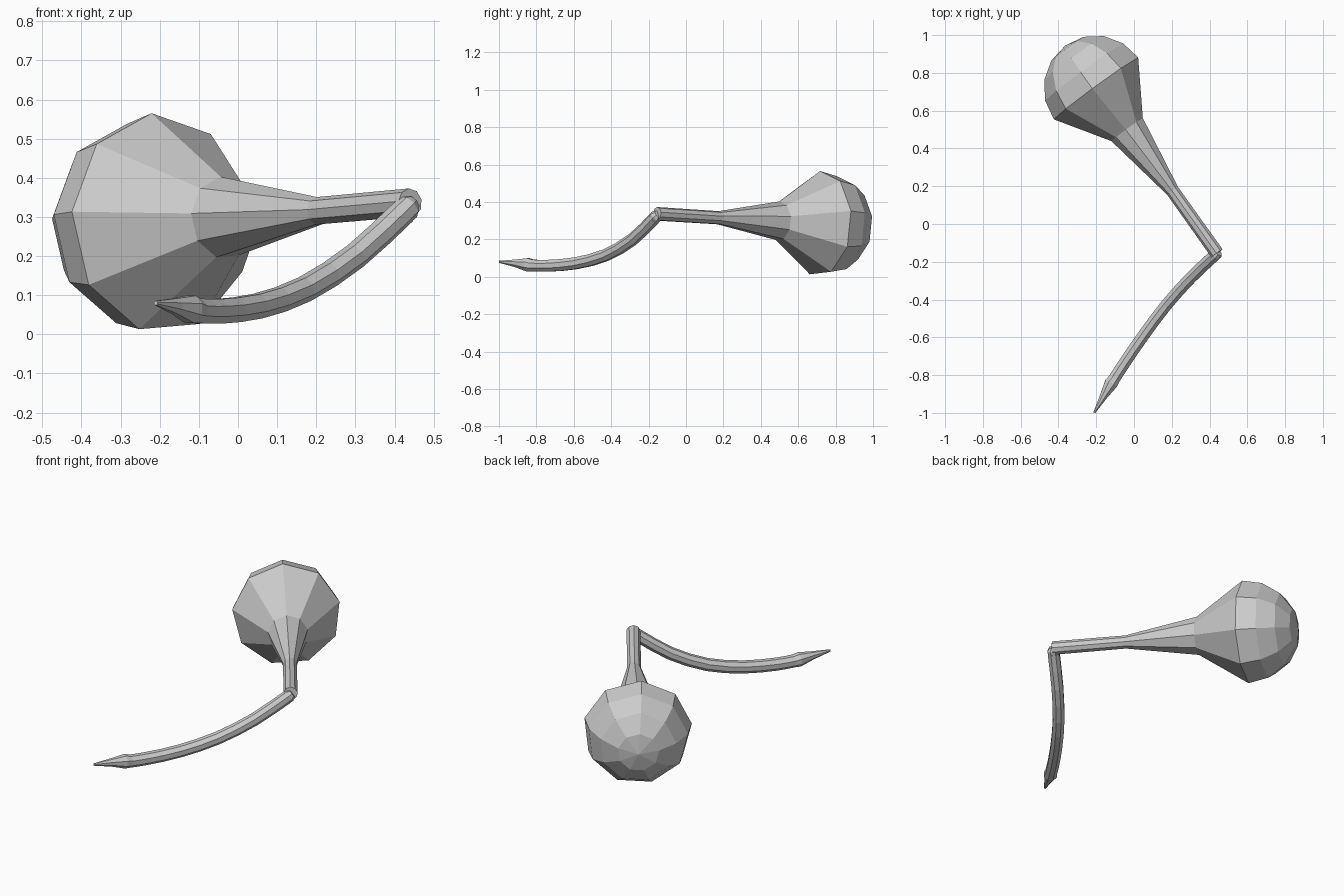
import bpy, bmesh, math
from mathutils import Vector

if "Cube" in bpy.data.objects:
    bpy.data.objects.remove(bpy.data.objects["Cube"])

UP = Vector((0, 0, 1))


def loft(name, path, radii, sides, phase=0.0, direction=None):
    """Low-poly tube along a path; rings face the path, ends are capped."""
    bm = bmesh.new()
    pts = [Vector(p) for p in path]
    rings = []
    for i, (c, r) in enumerate(zip(pts, radii)):
        d = direction or (pts[min(i + 1, len(pts) - 1)] - pts[max(i - 1, 0)])
        d = d.normalized()
        side = d.cross(UP).normalized()
        up = side.cross(d)
        ring = []
        for k in range(sides):
            a = phase + math.tau * k / sides
            ring.append(bm.verts.new(c + r * (math.cos(a) * up + math.sin(a) * side)))
        rings.append(ring)
    for a, b in zip(rings, rings[1:]):
        for k in range(sides):
            j = (k + 1) % sides
            bm.faces.new((a[k], a[j], b[j], b[k]))
    bm.faces.new(rings[0])
    bm.faces.new(rings[-1])
    bmesh.ops.remove_doubles(bm, verts=bm.verts, dist=0.0005)
    bmesh.ops.recalc_face_normals(bm, faces=bm.faces)
    me = bpy.data.meshes.new(name)
    bm.to_mesh(me)
    bm.free()
    ob = bpy.data.objects.new(name, me)
    bpy.context.collection.objects.link(ob)
    return ob


def smooth_path(pts, steps):
    """Catmull-Rom interpolation through a few control points."""
    p = [Vector(q) for q in pts]
    p = [2 * p[0] - p[1]] + p + [2 * p[-1] - p[-2]]
    out = []
    for i in range(1, len(p) - 2):
        a, b, c, d = p[i - 1:i + 3]
        for s in range(steps):
            t = s / steps
            out.append(0.5 * (2 * b + (c - a) * t + (2 * a - 5 * b + 4 * c - d) * t * t
                              + (3 * b - a - 3 * c + d) * t ** 3))
    return out + [p[-2]]


# Bulb: narrow neck flaring to a wide ring, closed by a faceted dome
handle_end = Vector((0.44, -0.155, 0.336))
centre = Vector((-0.197, 0.718, 0.284))
R = 0.282
axis = (centre - handle_end).normalized()
path = [handle_end, (0.205, 0.175, 0.315), (-0.035, 0.50, 0.298), centre]
radii = [0.037, 0.036, 0.105, R]
for k in range(1, 5):
    a = math.radians(22.5 * k)
    path.append(centre + axis * R * math.sin(a))
    radii.append(R * math.cos(a))
loft("bulb_with_neck", path, radii, 9, math.radians(-4), axis)

# Curved stem ending in a small pointed tip
stem = smooth_path([(0.425, -0.167, 0.315), (0.30, -0.285, 0.20), (0.17, -0.43, 0.115),
                    (0.05, -0.59, 0.072), (-0.05, -0.735, 0.059), (-0.105, -0.82, 0.06)], 2)
stem_r = [0.034] * len(stem)
stem += [Vector((-0.122, -0.845, 0.064)), Vector((-0.16, -0.91, 0.072)), Vector((-0.21, -0.998, 0.08))]
stem_r += [0.038, 0.022, 0.006]
loft("curved_stem", stem, stem_r, 8, math.radians(22.5))

# Short joint between stem and neck
loft("joint", [(0.415, -0.177, 0.306), (0.435, -0.158, 0.325), (0.447, -0.148, 0.336)],
     [0.032, 0.034, 0.022], 8, math.radians(22.5))
